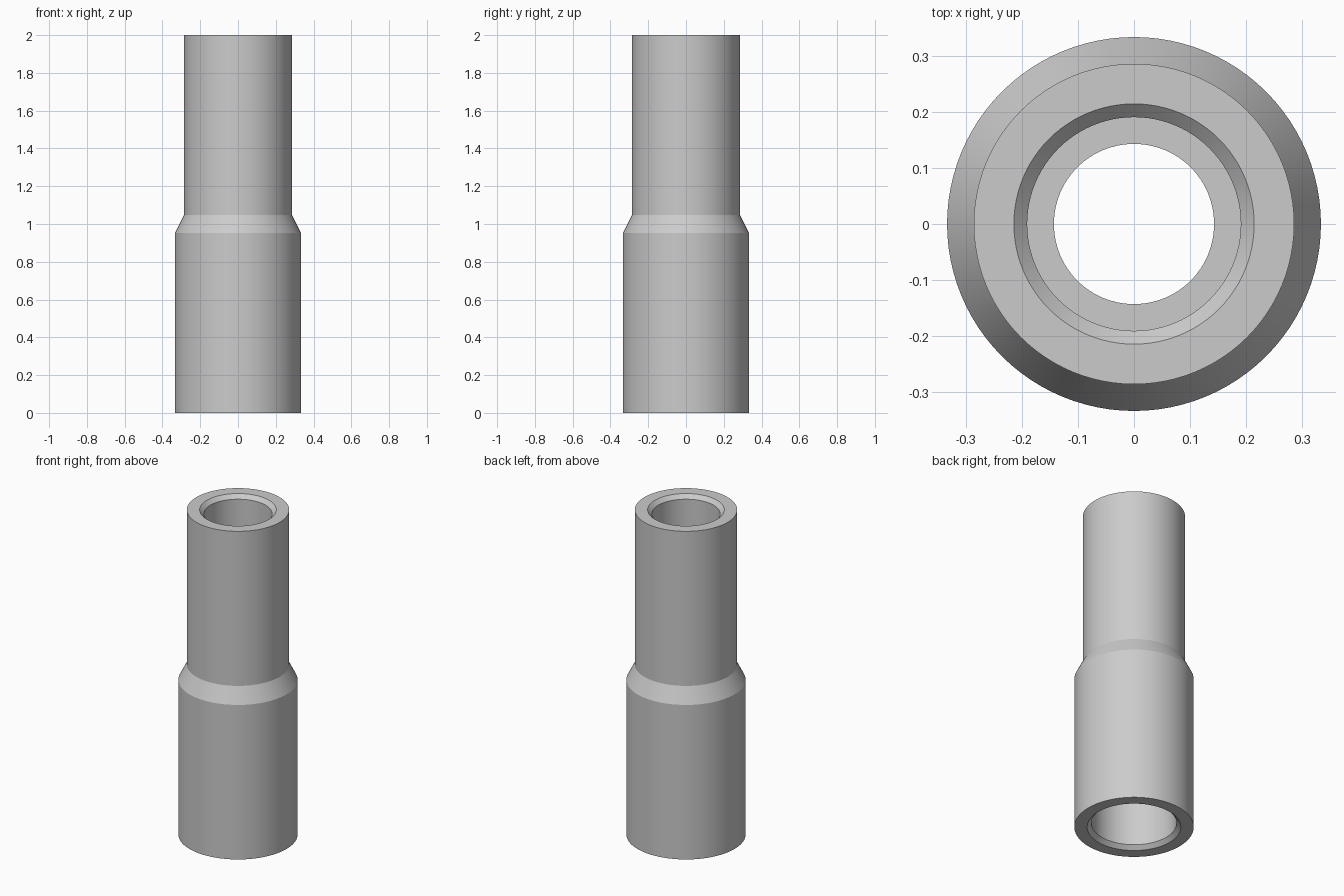
import bpy, bmesh, math

if "Cube" in bpy.data.objects:
    bpy.data.objects.remove(bpy.data.objects["Cube"])

SEGMENTS = 96
U = 1 / 42  # design module

# Closed wall section (radius, height) in modules
section = [
    (11, 0), (14, 0), (14, 40), (12, 44), (12, 84),   # outside with tapered shoulder
    (9, 84), (8, 83), (8, 44),                        # upper socket and chamfer
    (6, 44), (6, 40),                                 # internal stop ring
    (10, 40), (10, 1),                                # lower socket and chamfer
]

grey = bpy.data.materials.new("plain grey")
grey.diffuse_color = (0.6, 0.6, 0.6, 1)
grey.use_nodes = True
grey.node_tree.nodes["Principled BSDF"].inputs["Base Color"].default_value = grey.diffuse_color

# Revolve the section around the vertical axis
bm = bmesh.new()
rings = []
for i in range(SEGMENTS):
    a = 2 * math.pi * i / SEGMENTS
    rings.append([bm.verts.new((r * U * math.cos(a), r * U * math.sin(a), z * U))
                  for r, z in section])
n = len(section)
for i in range(SEGMENTS):
    p, q = rings[i], rings[(i + 1) % SEGMENTS]
    for j in range(n):
        k = (j + 1) % n
        bm.faces.new((p[j], q[j], q[k], p[k]))
bmesh.ops.recalc_face_normals(bm, faces=bm.faces)

mesh = bpy.data.meshes.new("reducing_sleeve")
bm.to_mesh(mesh)
bm.free()
mesh.materials.append(grey)
sleeve = bpy.data.objects.new("reducing_sleeve", mesh)
bpy.context.collection.objects.link(sleeve)

# Smooth round walls, crisp rims
bpy.context.view_layer.objects.active = sleeve
sleeve.select_set(True)
bpy.ops.object.shade_smooth_by_angle(angle=math.radians(20))
